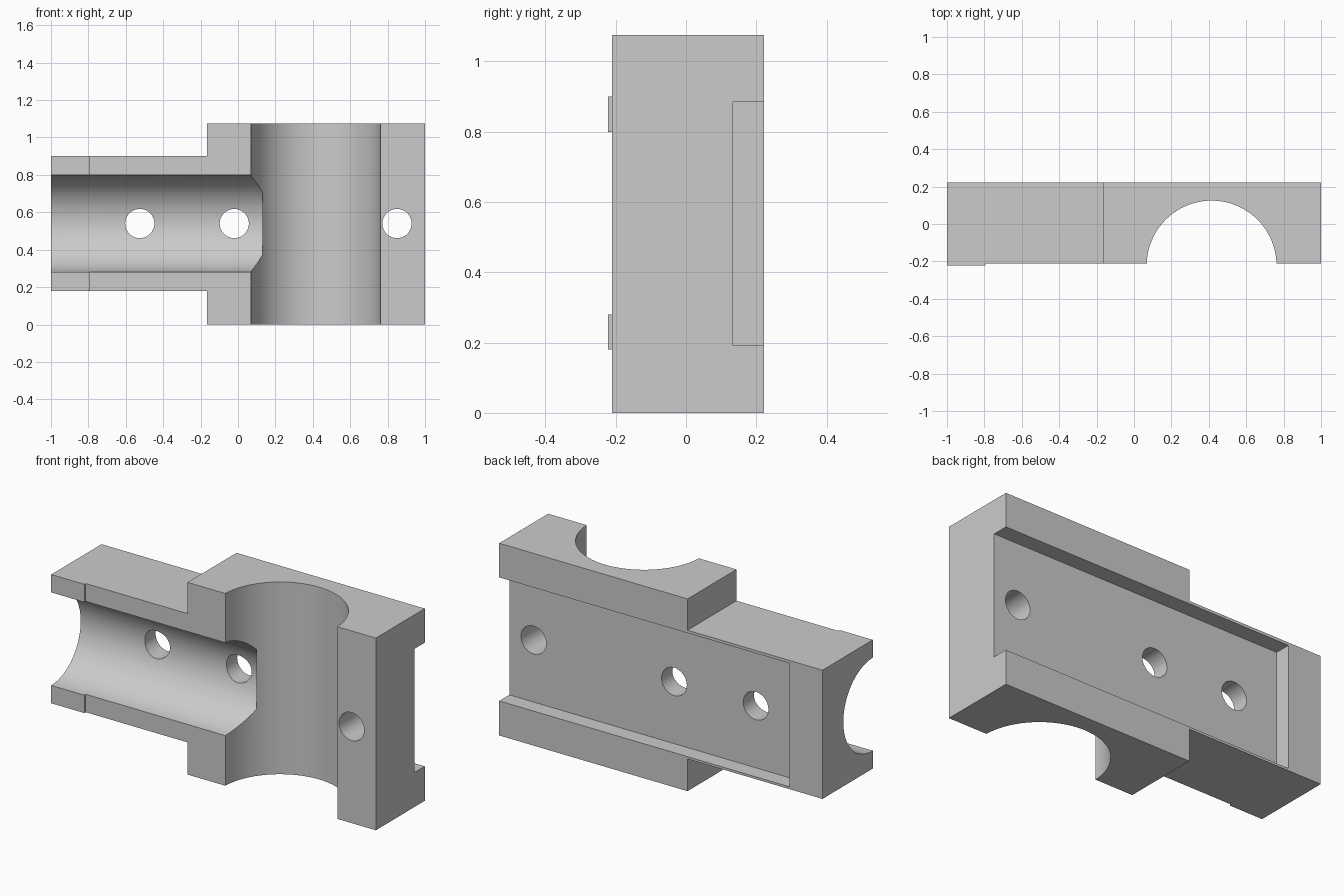
import bpy
import bmesh
from math import radians, pi
from mathutils import Matrix, Vector

cube = bpy.data.objects.get("Cube")
if cube:
    bpy.data.objects.remove(cube, do_unlink=True)

MID_Z = 0.54           # height of the arm's axis
FRONT, BACK = -0.222, 0.222

grey = bpy.data.materials.new("plain grey")
grey.use_nodes = True
grey.diffuse_color = (0.6, 0.6, 0.6, 1)
grey.node_tree.nodes["Principled BSDF"].inputs["Base Color"].default_value = (0.6, 0.6, 0.6, 1)


def finish(name, bm):
    bmesh.ops.recalc_face_normals(bm, faces=bm.faces)
    mesh = bpy.data.meshes.new(name)
    bm.to_mesh(mesh)
    bm.free()
    mesh.materials.append(grey)
    obj = bpy.data.objects.new(name, mesh)
    bpy.context.collection.objects.link(obj)
    return obj


def box(name, low, high):
    bm = bmesh.new()
    low, high = Vector(low), Vector(high)
    bmesh.ops.create_cube(bm, size=1, matrix=Matrix.Translation((low + high) / 2)
                          @ Matrix.Diagonal((*(high - low), 1)))
    return finish(name, bm)


def cylinder(name, centre, radius, length, axis, sides):
    bm = bmesh.new()
    turn = Matrix() if axis == "Z" else Matrix.Rotation(pi / 2, 4, "Y" if axis == "X" else "X")
    bmesh.ops.create_cone(bm, cap_ends=True, segments=sides, radius1=radius, radius2=radius,
                          depth=length, matrix=Matrix.Translation(centre) @ turn)
    return finish(name, bm)


# Clamp half: T-shaped outline pulled from front to back
outline = [(-1, 0.18), (-0.165, 0.18), (-0.165, 0), (1, 0),
           (1, 1.075), (-0.165, 1.075), (-0.165, 0.9), (-1, 0.9)]
bm = bmesh.new()
face = bm.faces.new([bm.verts.new((x, FRONT, z)) for x, z in outline])
pulled = bmesh.ops.extrude_face_region(bm, geom=[face])["geom"]
bmesh.ops.translate(bm, vec=(0, BACK - FRONT, 0),
                    verts=[v for v in pulled if isinstance(v, bmesh.types.BMVert)])
body = finish("clamp_half", bm)

# Cutters: front step, back slot, the two pipe bores and the bolt holes
cutters = [
    box("front_step_cutter", (-0.795, -0.5, -0.2), (1.2, -0.21, 1.3)),
    box("back_slot_cutter", (-0.795, 0.133, 0.193), (1.2, 0.5, 0.884)),
    cylinder("upright_bore_cutter", (0.415, FRONT, MID_Z), 0.347, 2, "Z", 96),
    cylinder("arm_bore_cutter", (-0.535, FRONT, MID_Z), 0.26, 1.33, "X", 96),
]
for x in (-0.525, -0.02, 0.85):
    cutters.append(cylinder("bolt_hole_cutter", (x, 0, MID_Z), 0.078, 1, "Y", 48))

bpy.ops.object.select_all(action="DESELECT")
body.select_set(True)
bpy.context.view_layer.objects.active = body
for cutter in cutters:
    cutter.hide_render = True
    cut = body.modifiers.new(cutter.name, "BOOLEAN")
    cut.operation = "DIFFERENCE"
    cut.solver = "EXACT"
    cut.object = cutter
    bpy.ops.object.modifier_apply(modifier=cut.name)
for cutter in cutters:
    bpy.data.objects.remove(cutter, do_unlink=True)

bpy.ops.object.shade_smooth_by_angle(angle=radians(30))
